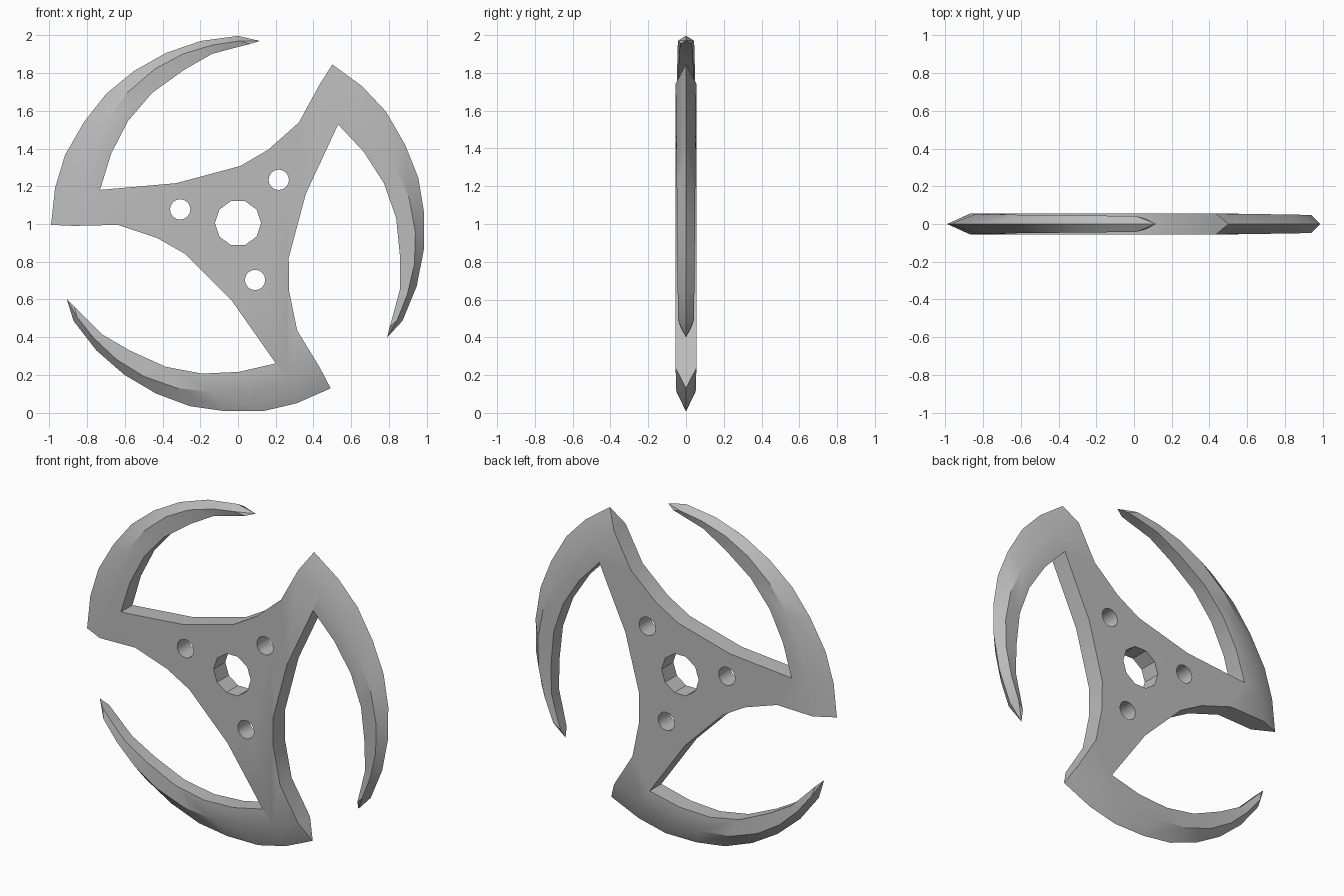
import bpy, bmesh, math

if "Cube" in bpy.data.objects:
    bpy.data.objects.remove(bpy.data.objects["Cube"])

UNIT, MID, HALF = 188.7, 0.99, 0.055   # outline units per metre, centre height, half thickness

steel = bpy.data.materials.new("grey_steel")
steel.use_nodes = True
steel.diffuse_color = (0.5, 0.5, 0.5, 1)
steel.node_tree.nodes["Principled BSDF"].inputs["Base Color"].default_value = (0.5, 0.5, 0.5, 1)

# One arm: hub side, then the curved blade as outer edge, ridge and inner edge
HUB = [(-6, -75), (-53, -28), (-81, -12), (-120, 1)]
OUTER = [(-187, 1), (-183, 38), (-173, 71), (-154, 104), (-132, 132),
         (-104, 155), (-72, 173), (-37, 185), (0, 190)]
RIDGE = [(-164, 0), (-158, 34), (-148, 72), (-131, 105), (-110, 134),
         (-83, 157), (-55, 172), (-25, 181), (2, 185)]
INNER = [(-138, 36), (-127, 72), (-110, 105), (-86, 133), (-54, 156),
         (-26, 172), (0, 179), (12, 182)]
TIP = (22, 185)

bm = bmesh.new()


def vert(p, turn, y):
    c, s = math.cos(turn), math.sin(turn)
    return bm.verts.new(((p[0] * c - p[1] * s) / UNIT, y, (p[0] * s + p[1] * c) / UNIT + MID))


def pairs(points, turn, end):
    """Front and back vertices, thinning from HALF to end along the row."""
    n = max(len(points) - 1, 1)
    rows = []
    for i, p in enumerate(points):
        t = HALF + (end - HALF) * i / n
        rows.append((vert(p, turn, -t), vert(p, turn, t)))
    return rows


plate, walls = [], []
for k in range(3):
    turn = -k * math.tau / 3
    hub = pairs(HUB, turn, HALF)
    ridge = pairs(RIDGE, turn, 0.042)
    inner = pairs(INNER, turn, 0.028)
    outer = [vert(p, turn, 0) for p in OUTER]
    tip = vert(TIP, turn, 0)
    plate += hub + [ridge[0], ridge[1], inner[0]]
    walls += [True] * 4 + [False, False, True]
    # Blunt root end of the blade
    bm.faces.new((outer[0], ridge[0][0], ridge[0][1]))
    # Bevels on both sides, closing on the tip
    for s in (0, 1):
        for i in range(len(outer) - 1):
            bm.faces.new((outer[i], outer[i + 1], ridge[i + 1][s], ridge[i][s]))
        for i in range(len(inner) - 1):
            bm.faces.new((ridge[i + 1][s], ridge[i + 2][s], inner[i + 1][s], inner[i][s]))
        bm.faces.new((outer[-1], tip, ridge[-1][s]))
        bm.faces.new((ridge[-1][s], tip, inner[-1][s]))
    # Inner wall
    for a, b in zip(inner, inner[1:]):
        bm.faces.new((a[0], b[0], b[1], a[1]))
    bm.faces.new((inner[-1][0], tip, inner[-1][1]))

# Flat hub plate and its side walls
for s in (0, 1):
    bm.faces.new([p[s] for p in plate])
for i, wall in enumerate(walls):
    a, b = plate[i], plate[(i + 1) % len(plate)]
    if wall:
        bm.faces.new((a[0], b[0], b[1], a[1]))
bmesh.ops.recalc_face_normals(bm, faces=bm.faces)

mesh = bpy.data.meshes.new("throwing_star")
bm.to_mesh(mesh)
bm.free()
star = bpy.data.objects.new("throwing_star", mesh)
bpy.context.collection.objects.link(star)
mesh.materials.append(steel)


# Round holes through the hub
def drill(name, x, z, radius, sides):
    bpy.ops.mesh.primitive_cylinder_add(vertices=sides, radius=radius, depth=0.4,
                                        location=(x, 0, z), rotation=(math.pi / 2, 0, 0))
    cutter = bpy.context.object
    cutter.name = name
    if sides == 10:
        cutter.rotation_euler.y = math.pi / 2
    cutter.data.materials.append(steel)
    bpy.context.view_layer.update()
    mod = star.modifiers.new(name, "BOOLEAN")
    mod.operation, mod.solver, mod.object = "DIFFERENCE", "EXACT", cutter
    bpy.context.view_layer.objects.active = star
    bpy.ops.object.modifier_apply(modifier=name)
    bpy.data.objects.remove(cutter)


HOLE_Z = MID + 0.015
drill("centre_hole", 0, HOLE_Z, 0.122, 10)
for k in range(3):
    a = math.radians(166.7) + k * math.tau / 3
    drill("small_hole", 0.315 * math.cos(a), HOLE_Z + 0.315 * math.sin(a), 0.054, 16)

bpy.ops.object.select_all(action="DESELECT")
star.select_set(True)
bpy.context.view_layer.objects.active = star
bpy.ops.object.shade_smooth_by_angle(angle=math.radians(30))
